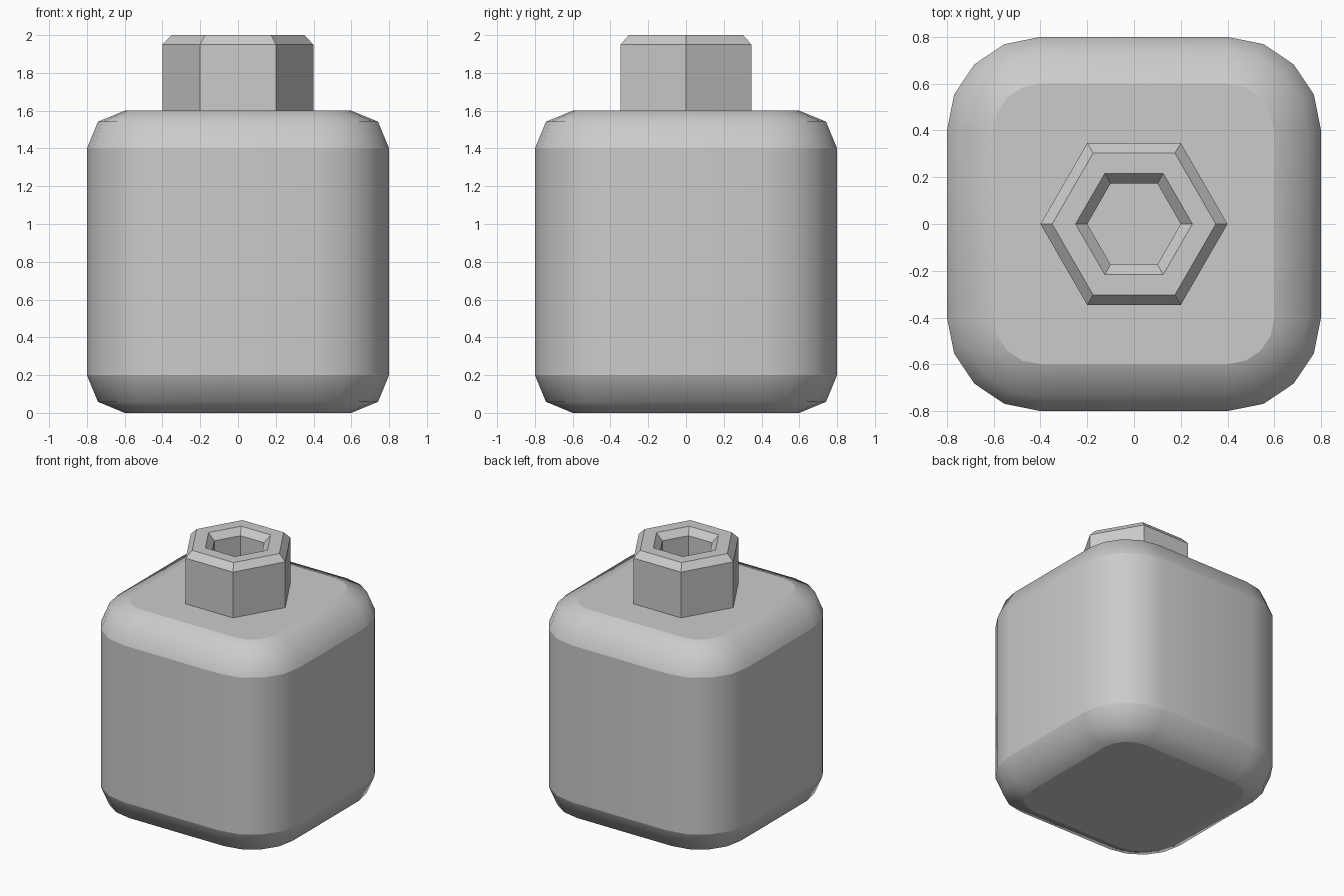
import bpy
import bmesh
from math import sin, cos, pi

cube = bpy.data.objects.get("Cube")
if cube:
    bpy.data.objects.remove(cube, do_unlink=True)

grey = bpy.data.materials.new("light_grey")
grey.use_nodes = True
colour = (0.6, 0.6, 0.6, 1)
grey.diffuse_color = colour
grey.node_tree.nodes["Principled BSDF"].inputs["Base Color"].default_value = colour


def rounded_square(radius, z, inset=0.4, steps=4):
    """Outline of a square whose corners are arcs around fixed centres."""
    points = []
    for corner in range(4):
        mid = pi / 4 + corner * pi / 2
        cx = inset * (1 if cos(mid) > 0 else -1)
        cy = inset * (1 if sin(mid) > 0 else -1)
        for i in range(steps + 1):
            a = corner * pi / 2 + i * pi / 2 / steps
            points.append((cx + radius * cos(a), cy + radius * sin(a), z))
    return points


def hexagon(radius, z):
    return [(radius * cos(i * pi / 3), radius * sin(i * pi / 3), z) for i in range(6)]


def loft(name, outlines, caps=False, smooth=False, hard_rings=()):
    """Join successive outlines with quads, optionally closing both ends."""
    bm = bmesh.new()
    rings = [[bm.verts.new(p) for p in outline] for outline in outlines]
    n = len(rings[0])
    for low, high in zip(rings, rings[1:]):
        for i in range(n):
            j = (i + 1) % n
            face = bm.faces.new((low[i], low[j], high[j], high[i]))
            face.smooth = smooth
    if caps:
        bm.faces.new(rings[0][::-1])
        bm.faces.new(rings[-1])
    for r in hard_rings:
        for i in range(n):
            bm.edges.get((rings[r][i], rings[r][(i + 1) % n])).smooth = False
    mesh = bpy.data.meshes.new(name)
    bm.to_mesh(mesh)
    bm.free()
    mesh.materials.append(grey)
    obj = bpy.data.objects.new(name, mesh)
    bpy.context.collection.objects.link(obj)
    return obj


# Rounded bottle body: flat ends, two-step rounded rims, straight walls
bend = 0.2 * cos(pi / 4)
rim = [(0.2, 0), (0.2 + bend, 0.2 - bend), (0.4, 0.2)]
profile = rim + [(r, 1.6 - z) for r, z in reversed(rim)]
loft("bottle_body", [rounded_square(r, z) for r, z in profile],
     caps=True, smooth=True, hard_rings=(0, 2, 3, 5))

# Hexagonal neck: outer wall, chamfered lip, bore down to the body
neck = [(0.4, 1.6), (0.4, 1.95), (0.35, 2), (0.25, 2), (0.2, 1.95), (0.2, 1.6)]
loft("hexagonal_neck", [hexagon(r, z) for r, z in neck])
